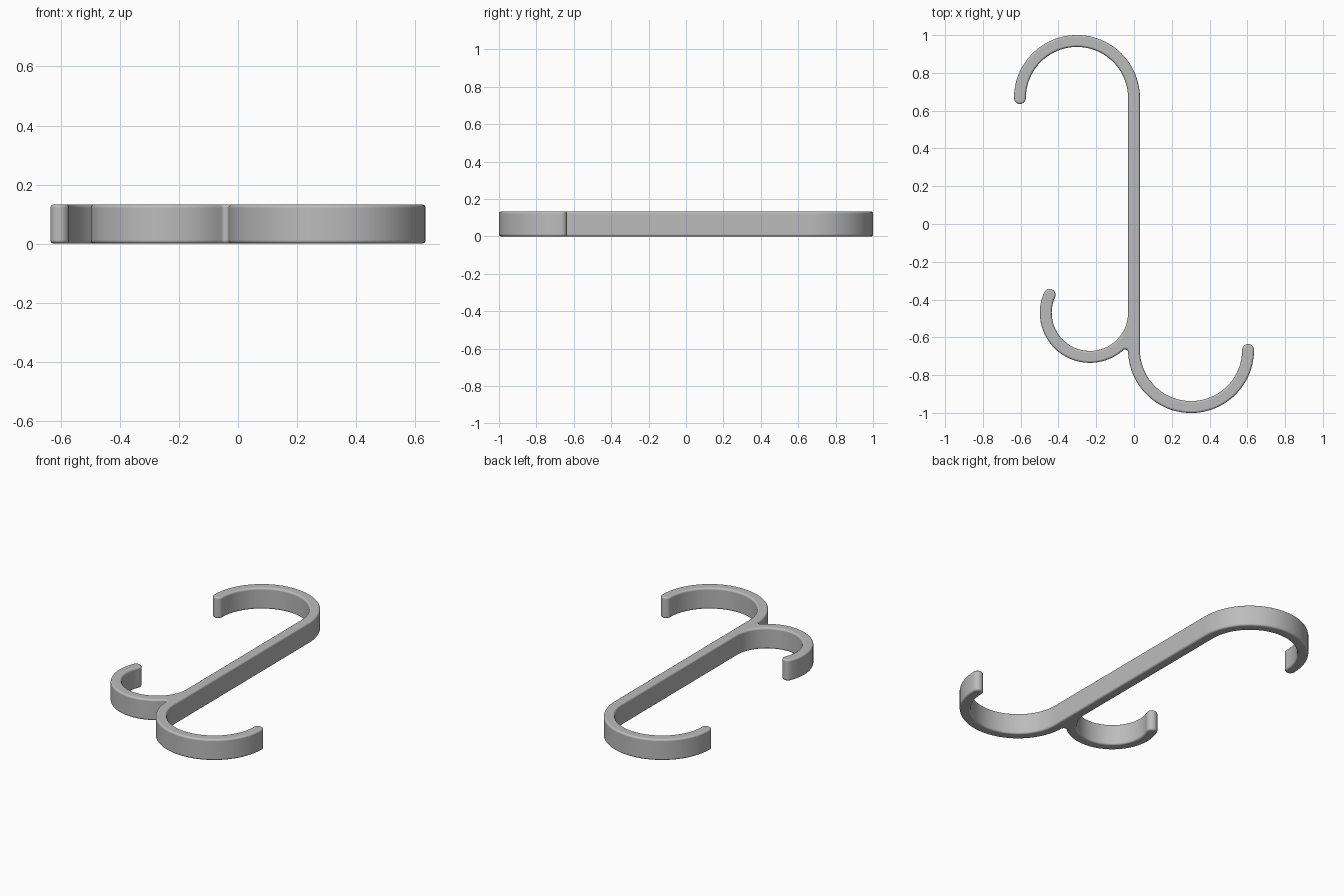
import bpy, bmesh
from math import cos, sin, radians, degrees, atan2, sqrt

cube = bpy.data.objects.get("Cube")
if cube:
    bpy.data.objects.remove(cube, do_unlink=True)

HALF = 0.0315      # half the strip width
HEIGHT = 0.133
BIG = 0.302        # centreline radius of the two end hooks
SMALL = 0.2335     # centreline radius of the side hook
FILLET = 0.015
TIP = 156          # angle at which the side hook ends

top = (-BIG, 0.667)
bottom = (BIG, -0.667)
side = (-SMALL, -0.47)
side_tip = (side[0] + SMALL * cos(radians(TIP)), side[1] + SMALL * sin(radians(TIP)))

# Small fillet in the crotch between the side hook and the stem
dx = -HALF - FILLET - side[0]
dy = -sqrt((SMALL + HALF + FILLET) ** 2 - dx ** 2)
crotch = (side[0] + dx, side[1] + dy)
meet = degrees(atan2(dy, dx))


def arc(centre, radius, start, end, steps):
    """Points along an arc, angles in degrees."""
    angles = [radians(start + (end - start) * i / steps) for i in range(steps + 1)]
    return [(centre[0] + radius * cos(a), centre[1] + radius * sin(a)) for a in angles]


# Outline of the whole hook, counter-clockwise
outline = (
    arc(top, BIG + HALF, 0, 180, 48)
    + arc((-2 * BIG, top[1]), HALF, 180, 360, 14)[1:]
    + arc(top, BIG - HALF, 180, 0, 48)[1:]
    + arc(side, SMALL - HALF, 0, TIP - 360, 52)
    + arc(side_tip, HALF, TIP - 180, TIP, 14)[1:]
    + arc(side, SMALL + HALF, TIP, meet + 360, 40)[1:]
    + arc(crotch, FILLET, meet + 180, 2, 10)[1:]
    + arc(bottom, BIG + HALF, 183, 360, 48)
    + arc((2 * BIG, bottom[1]), HALF, 0, 180, 14)[1:]
    + arc(bottom, BIG - HALF, 360, 180, 48)[1:]
)

# Extrude the outline into a solid strip
bm = bmesh.new()
base = bm.faces.new([bm.verts.new((x, y, 0)) for x, y in outline])
solid = bmesh.ops.extrude_face_region(bm, geom=[base], use_keep_orig=True)
lifted = [v for v in solid["geom"] if isinstance(v, bmesh.types.BMVert)]
bmesh.ops.translate(bm, verts=lifted, vec=(0, 0, HEIGHT))
bmesh.ops.recalc_face_normals(bm, faces=bm.faces)
mesh = bpy.data.meshes.new("double_hook")
bm.to_mesh(mesh)
bm.free()

hook = bpy.data.objects.new("double_hook", mesh)
bpy.context.collection.objects.link(hook)

# Plain grey material
grey = bpy.data.materials.new("plain_grey")
grey.use_nodes = True
colour = (0.5, 0.5, 0.5, 1)
grey.diffuse_color = colour
grey.node_tree.nodes["Principled BSDF"].inputs["Base Color"].default_value = colour
mesh.materials.append(grey)

# Smooth shading and rounded rims
bpy.ops.object.select_all(action="DESELECT")
hook.select_set(True)
bpy.context.view_layer.objects.active = hook
bpy.ops.object.shade_smooth()
rim = hook.modifiers.new("rounded_rims", "BEVEL")
rim.width = 0.012
rim.segments = 4
rim.limit_method = "ANGLE"
rim.angle_limit = radians(60)
rim.use_clamp_overlap = False
rim.harden_normals = True
